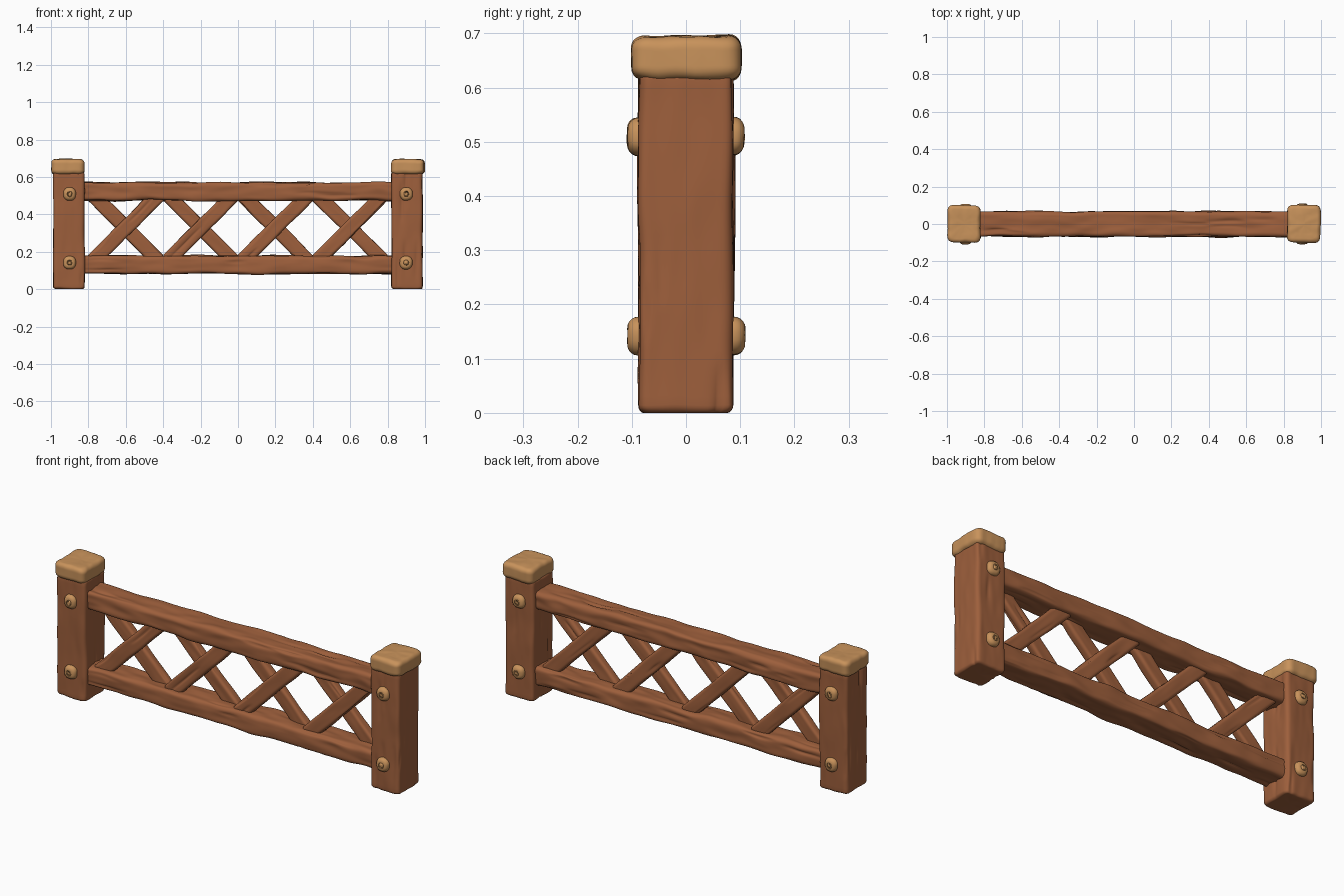
import bpy, math, random
from mathutils import Matrix, Vector, noise

if "Cube" in bpy.data.objects:
    bpy.data.objects.remove(bpy.data.objects["Cube"])

random.seed(4)


def material(name, rgb):
    m = bpy.data.materials.new(name)
    m.diffuse_color = (*rgb, 1)
    m.use_nodes = True
    m.node_tree.nodes["Principled BSDF"].inputs["Base Color"].default_value = m.diffuse_color
    return m


brown = material("brown wood", (0.34, 0.115, 0.045))
tan = material("tan wood", (0.58, 0.29, 0.105))


def clamp(v, lim):
    return max(-lim, min(lim, v))


def outline(w, d, r, n):
    """Rounded rectangle with about n evenly spread points."""
    nx = max(4, round(n * w / (w + d) / 2))
    ny = max(4, round(n * d / (w + d) / 2))
    a, b = w / 2, d / 2
    raw = [(-a + w * i / nx, -b) for i in range(nx)]
    raw += [(a, -b + d * i / ny) for i in range(ny)]
    raw += [(a - w * i / nx, b) for i in range(nx)]
    raw += [(-a, b - d * i / ny) for i in range(ny)]
    pts = []
    for x, y in raw:
        q = Vector((clamp(x, a - r), clamp(y, b - r)))
        pts.append(q + (Vector((x, y)) - q).normalized() * r)
    return pts


def beam(name, mat, size, r, end_r, matrix, n=48, rings=30, wobble=0.004, cracks=0):
    """Worn rounded timber along local z, centred, with soft ends and cracks."""
    w, d, length = size
    prof = outline(w, d, r, n)
    n = len(prof)
    h = length / 2
    seed = Vector([random.uniform(-50, 50) for _ in range(3)])
    # half of the end profile: (z, inset), from the middle of the end face outwards
    m = min(w, d) / 2
    end = [(h, m * 0.95), (h, m * 0.6), (h, (m * 0.35 + end_r * 0.65))]
    for k in range(6):
        t = math.pi / 2 * k / 5
        end.append((h - end_r * (1 - math.cos(t)), end_r * (1 - math.sin(t))))
    body = h - end_r
    stations = [(-z, e) for z, e in end]
    stations += [(-body + 2 * body * i / rings, 0) for i in range(1, rings)]
    stations += end[::-1]
    # crack = place on outline, middle, half length, depth
    splits = [(random.randrange(n), random.uniform(-h, h), random.uniform(0.05, 0.14),
               random.uniform(0.004, 0.009)) for _ in range(cracks)]
    verts = []
    for z, inset in stations:
        for i, p in enumerate(prof):
            sx, sy = 1 - inset / (w / 2), 1 - inset / (d / 2)
            co = Vector((p.x * sx, p.y * sy, z))
            for c, mid, half, depth in splits:
                gap = min((i - c) % n, (c - i) % n)
                if gap < 3 and abs(z - mid) < half:
                    cut = depth * (1 - abs(z - mid) / half) ** 0.5 * (1, 0.5, 0.1)[gap]
                    co.xy -= p.normalized() * cut
            broad = noise.noise_vector(Vector((co.x * 8, co.y * 8, z * 6)) + seed)
            grain = noise.noise_vector(Vector((co.x * 30, co.y * 30, z * 9)) - seed)
            verts.append(matrix @ (co + broad * wobble + grain * wobble * 0.5))
    faces = [(s * n + i, s * n + (i + 1) % n, (s + 1) * n + (i + 1) % n, (s + 1) * n + i)
             for s in range(len(stations) - 1) for i in range(n)]
    faces.append(tuple(range(n))[::-1])
    last = (len(stations) - 1) * n
    faces.append(tuple(range(last, last + n)))
    for v in verts:
        v.z = max(v.z, 0)
    me = bpy.data.meshes.new(name)
    me.from_pydata(verts, [], faces)
    me.materials.append(mat)
    me.shade_smooth()
    ob = bpy.data.objects.new(name, me)
    bpy.context.collection.objects.link(ob)


def place(x, y, z, angle=0, axis='Y'):
    return Matrix.Translation((x, y, z)) @ Matrix.Rotation(math.radians(angle), 4, axis)


# Posts with caps and pegs running through front to back
for side, s in (("left", -1), ("right", 1)):
    beam(side + "_post", brown, (0.166, 0.174, 0.63), 0.018, 0.015,
         place(s * 0.904, 0, 0.315), n=88, rings=36, cracks=14)
    beam(side + "_post_cap", tan, (0.178, 0.2, 0.082), 0.03, 0.022,
         place(s * 0.91, 0, 0.655), n=64, rings=8, wobble=0.005)
    for level, z in (("lower", 0.142), ("upper", 0.51)):
        beam(f"{side}_{level}_peg", tan, (0.068, 0.07, 0.216), 0.03, 0.02,
             place(s * 0.9, 0, z, 90, 'X'), n=32, rings=8, wobble=0.003)

# Horizontal rails
for level, z in (("lower", 0.13), ("upper", 0.522)):
    beam(level + "_rail", brown, (0.097, 0.134, 1.72), 0.02, 0.01,
         place(0, 0, z, 90), n=72, rings=90, wobble=0.008, cracks=24)

# Crossed lattice slats: one layer in front, one behind
for i in range(4):
    x = -0.6 + 0.4 * i
    for layer, s in (("front", 1), ("back", -1)):
        beam(f"{layer}_slat_{i + 1}", brown, (0.078, 0.046, 0.5), 0.014, 0.008,
             place(x, -0.02 * s, 0.328, 45 * s), n=44, rings=30, wobble=0.004, cracks=3)
